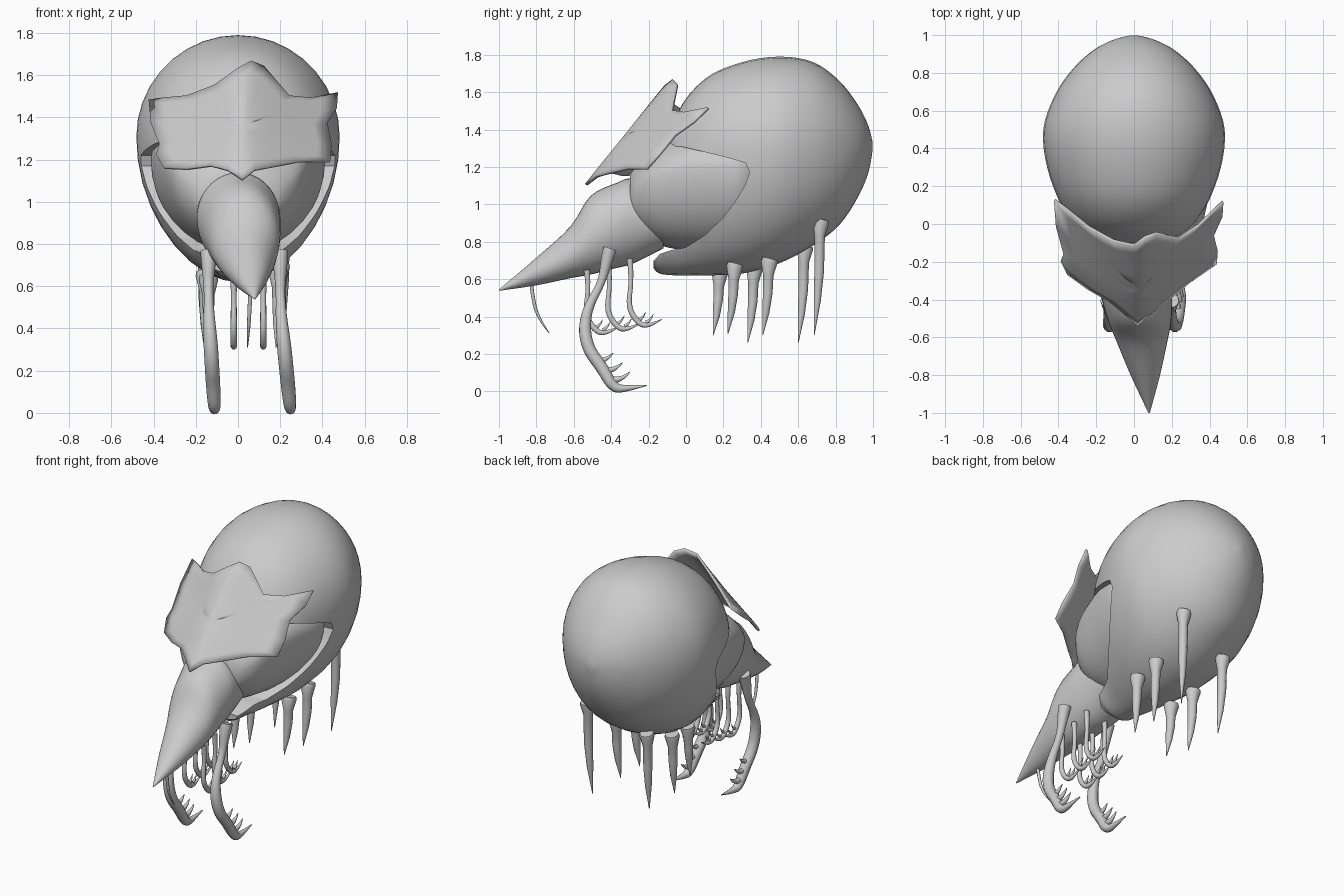
import bpy, bmesh, math
from mathutils import Vector

if "Cube" in bpy.data.objects:
    bpy.data.objects.remove(bpy.data.objects["Cube"])


def finish(obj, angle=40):
    bpy.ops.object.select_all(action='DESELECT')
    obj.select_set(True)
    bpy.context.view_layer.objects.active = obj
    bpy.ops.object.shade_smooth_by_angle(angle=math.radians(angle))


def new_mesh(name, bm):
    bmesh.ops.recalc_face_normals(bm, faces=bm.faces)
    me = bpy.data.meshes.new(name)
    bm.to_mesh(me)
    bm.free()
    obj = bpy.data.objects.new(name, me)
    bpy.context.collection.objects.link(obj)
    return obj


def refine(rows, steps=4):
    """Catmull-Rom interpolation between cross-section stations."""
    rows = [Vector(r) for r in rows]
    out = []
    for i in range(len(rows) - 1):
        p1, p2 = rows[i], rows[i + 1]
        p0, p3 = rows[max(i - 1, 0)], rows[min(i + 2, len(rows) - 1)]
        for k in range(steps):
            t = k / steps
            out.append(0.5 * (2 * p1 + (p2 - p0) * t + (2 * p0 - 5 * p1 + 4 * p2 - p3) * t * t
                              + (3 * p1 - p0 - 3 * p2 + p3) * t ** 3))
    return out + [rows[-1]]


def loft(name, stations, seg=36):
    """Stations: y, bottom z, top z, half width, z of widest point, centre x."""
    bm = bmesh.new()
    rings = []
    rows = refine(stations)
    for y, bot, top, hw, zm, cx in rows:
        ring = []
        for i in range(seg):
            a = 2 * math.pi * i / seg
            s = math.sin(a)
            z = zm + s * ((top - zm) if s > 0 else (zm - bot))
            ring.append(bm.verts.new((cx + hw * math.cos(a), y, z)))
        rings.append(ring)
    for r0, r1 in zip(rings, rings[1:]):
        for i in range(seg):
            j = (i + 1) % seg
            bm.faces.new((r0[i], r0[j], r1[j], r1[i]))
    for ring, row in ((rings[0], rows[0]), (rings[-1], rows[-1])):
        c = bm.verts.new((row[5], row[0], row[4]))
        for i in range(seg):
            bm.faces.new((ring[i], ring[(i + 1) % seg], c))
    return new_mesh(name, bm)


def tube(name, pts, kind='NURBS'):
    """Tapered limb through points (x, y, z, radius)."""
    cu = bpy.data.curves.new(name, 'CURVE')
    cu.dimensions = '3D'
    cu.bevel_depth = 1.0
    cu.bevel_resolution = 3
    cu.use_fill_caps = True
    sp = cu.splines.new(kind)
    sp.points.add(len(pts) - 1)
    for p, (x, y, z, r) in zip(sp.points, pts):
        p.co = (x, y, z, 1)
        p.radius = r
    if kind == 'NURBS':
        sp.order_u = 3
        sp.use_endpoint_u = True
        sp.resolution_u = 5
    obj = bpy.data.objects.new(name, cu)
    bpy.context.collection.objects.link(obj)
    bpy.ops.object.select_all(action='DESELECT')
    obj.select_set(True)
    bpy.context.view_layer.objects.active = obj
    bpy.ops.object.convert(target='MESH')
    finish(bpy.context.view_layer.objects.active, 50)


# Egg-shaped body shell
shell = loft("body_shell", [
    (-.175, .66, .71, .11, .685, 0), (-.14, .63, 1.15, .2, .9, 0), (-.05, .62, 1.48, .28, 1.18, 0),
    (.1, .62, 1.67, .385, 1.27, 0), (.3, .63, 1.76, .46, 1.3, 0), (.5, .685, 1.79, .48, 1.31, 0),
    (.68, .78, 1.76, .42, 1.31, 0), (.82, .89, 1.66, .325, 1.31, 0), (.92, 1.04, 1.53, .215, 1.31, 0),
    (.975, 1.17, 1.42, .11, 1.31, 0), (.998, 1.29, 1.33, .02, 1.31, 0)])

# Side opening cut through the shell front
profile = [(-.6, .69), (-.17, .70), (-.14, .735), (-.08, .755), (0, .77), (.1, .835), (.19, .92),
           (.26, 1.01), (.315, 1.1), (.34, 1.17), (.32, 1.22), (.24, 1.245), (.1, 1.28),
           (-.03, 1.31), (-.6, 1.31)]
bm = bmesh.new()
face = bm.faces.new([bm.verts.new((-.7, y, z)) for y, z in profile])
ext = bmesh.ops.extrude_face_region(bm, geom=[face])
bmesh.ops.translate(bm, vec=(1.4, 0, 0), verts=[v for v in ext['geom'] if isinstance(v, bmesh.types.BMVert)])
cutter = new_mesh("opening_cutter", bm)
mod = shell.modifiers.new("opening", 'BOOLEAN')
mod.operation = 'DIFFERENCE'
mod.solver = 'EXACT'
mod.object = cutter
bpy.context.view_layer.objects.active = shell
shell.select_set(True)
bpy.ops.object.modifier_apply(modifier="opening")
bpy.data.objects.remove(cutter)
finish(shell)

# Head filling the opening
finish(loft("head", [
    (-.30, .90, 1.16, .16, 1.03, 0), (-.27, .86, 1.2, .22, 1.06, 0), (-.2, .81, 1.26, .29, 1.12, 0),
    (-.1, .77, 1.34, .335, 1.17, 0), (.05, .75, 1.4, .375, 1.2, 0), (.2, .75, 1.42, .405, 1.2, 0),
    (.3, .77, 1.42, .41, 1.2, 0), (.4, .85, 1.4, .36, 1.2, 0)]))

# Pointed snout, tip leaning to one side
finish(loft("snout", [
    (-1.0, .538, .545, .004, .54, .08), (-.8, .567, .715, .078, .64, .06), (-.62, .605, .88, .135, .73, .042),
    (-.51, .625, 1.045, .168, .82, .03), (-.37, .66, 1.115, .19, .9, .012), (-.28, .685, 1.135, .195, .93, 0),
    (-.12, .765, 1.05, .17, .93, 0)]))

# Ragged face plate: outline scaled inward in rings on a bent surface
outline = [(-.42, 1.48), (-.35, 1.49), (-.24, 1.5), (-.11, 1.55), (0, 1.63), (.06, 1.665), (.12, 1.64),
           (.24, 1.5), (.34, 1.49), (.47, 1.515), (.465, 1.44), (.42, 1.37), (.44, 1.27), (.435, 1.19),
           (.29, 1.19), (.16, 1.165), (.08, 1.15), (.02, 1.105), (-.05, 1.15), (-.13, 1.17), (-.24, 1.155),
           (-.35, 1.16), (-.385, 1.22), (-.37, 1.27), (-.41, 1.37)]
cx, cz, n = .03, 1.36, len(outline)


def plate_point(x, z):
    bend = .7 * (math.sqrt((x - .02) ** 2 + .0025) - .05)
    lift = max(0, z - 1.25) * abs(x) * (.9 if x < 0 else .35)
    return (x, -.53 + .8 * (z - 1.11) + bend + lift, z)


bm = bmesh.new()
rings = [[bm.verts.new(plate_point(cx + (x - cx) * k / 6, cz + (z - cz) * k / 6)) for x, z in outline]
         for k in range(1, 7)]
mid = bm.verts.new(plate_point(cx, cz))
for i in range(n):
    j = (i + 1) % n
    bm.faces.new((mid, rings[0][i], rings[0][j]))
    for r0, r1 in zip(rings, rings[1:]):
        bm.faces.new((r0[i], r1[i], r1[j], r0[j]))
plate = new_mesh("face_plate", bm)
sol = plate.modifiers.new("thickness", 'SOLIDIFY')
sol.thickness = .015
sol.offset = 0
finish(plate)

# Large clawed legs with barbs
for side, name in ((-1, "left"), (1, "right")):
    def lx(z):
        return .03 + side * .17 + (.06 if side < 0 else .1) * max(0, .5 - z)
    path = [(-.405, .765, .038), (-.42, .72, .036), (-.45, .58, .02), (-.525, .45, .027), (-.545, .33, .034),
            (-.52, .22, .034), (-.45, .13, .034), (-.39, .02, .03), (-.33, .012, .018), (-.21, .032, .003)]
    tube(name + "_claw_leg", [(lx(z), y, z, r) for y, z, r in path])
    for b, (y, z) in enumerate(((-.49, .16), (-.44, .11), (-.4, .06))):
        tube(f"{name}_claw_barb_{b}", [(lx(z), y, z, .02), (lx(z), y + .06, z, .015),
                                       (lx(z), y + .1, z + .045, .002)])
    # Three small hooked legs behind
    for k, (y, z) in enumerate(((-.53, .65), (-.415, .68), (-.3, .71))):
        x = .05 + side * .07
        dz = .02 * k
        tube(f"{name}_small_leg_{k}", [
            (x, y, z, .017), (x, y + .01, .55 + dz, .012), (x, y - .01, .42 + dz, .015),
            (x, y + .03, .34 + dz, .016), (x, y + .09, .30 + dz, .015), (x, y + .17, .345 + dz, .002)])
        for b in range(2):
            yb, zb = y + .045 + .04 * b, .34 + dz - .012 * b
            tube(f"{name}_small_barb_{k}_{b}", [(x, yb, zb, .011), (x, yb + .025, zb + .012, .007),
                                                (x, yb + .04, zb + .045, .001)])

# Thin feeler under the snout tip
tube("feeler", [(.06, -.83, .6, .01), (.055, -.82, .5, .01), (.05, -.79, .39, .008), (.045, -.73, .31, .002)])

# Hanging spikes on the belly: x, y, top z, tip z
for i, (x, y, top, tip) in enumerate([
        (-.14, .18, .65, .30), (.19, .26, .685, .31), (-.155, .365, .67, .26),
        (.2, .445, .71, .30), (-.16, .635, .78, .26), (.215, .72, .92, .30)]):
    h = top - tip
    tube(f"belly_spike_{i}", [
        (x, y + .005, top, .042), (x, y, top - .02, .046), (x, y - .005, top - .09, .029),
        (x, y - .008, top - .45 * h, .027), (x * .98, y - .018, top - .7 * h, .02),
        (x * .95, y - .035, tip, .002)], 'POLY')
